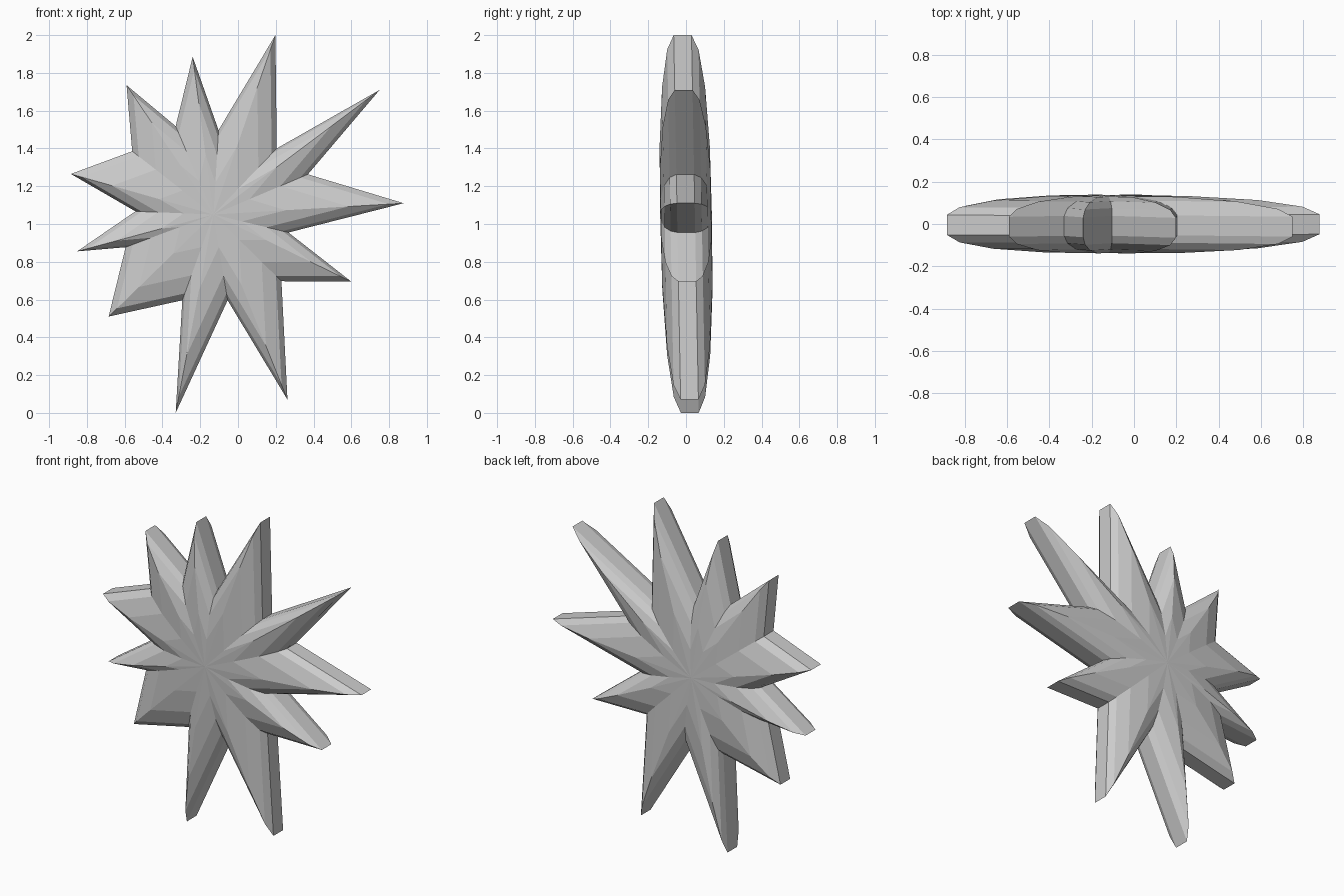
import bpy, bmesh

if "Cube" in bpy.data.objects:
    bpy.data.objects.remove(bpy.data.objects["Cube"])

# Star outline (x, z): tip, valley, tip, valley ... clockwise from the tallest tip
OUTLINE = [
    (0.198, 2.0), (0.205, 1.40), (0.75, 1.71), (0.37, 1.263),
    (0.877, 1.11), (0.267, 0.955), (0.60, 0.695), (0.23, 0.697),
    (0.262, 0.07), (-0.055, 0.596), (-0.33, 0.0), (-0.295, 0.596),
    (-0.685, 0.51), (-0.595, 0.877), (-0.852, 0.855), (-0.543, 1.067),
    (-0.885, 1.265), (-0.56, 1.385), (-0.59, 1.735), (-0.33, 1.518),
    (-0.24, 1.885), (-0.103, 1.497),
]
CX, CZ = -0.13, 1.05          # point the arms radiate from
LEAN = -0.019                 # slight forward lean of the upper half
# Rounded profile: (scale towards the centre, half thickness)
PROFILE = [(1.0, 0.047), (0.92, 0.083), (0.71, 0.114), (0.38, 0.133)]

bm = bmesh.new()


def ring(scale, y):
    """One scaled copy of the outline at depth y."""
    return [bm.verts.new((CX + (x - CX) * scale,
                          y + LEAN * (z - CZ) * scale,
                          CZ + (z - CZ) * scale)) for x, z in OUTLINE]


# Rings from the front cap, around the rim, to the back cap
rings = [ring(s, -h) for s, h in reversed(PROFILE)]
rings += [ring(s, h) for s, h in PROFILE]
n = len(OUTLINE)
for a, b in zip(rings, rings[1:]):
    for i in range(n):
        j = (i + 1) % n
        bm.faces.new((a[i], a[j], b[j], b[i]))

# Shallow caps
for r, y in ((rings[0], -0.137), (rings[-1], 0.137)):
    c = bm.verts.new((CX, y, CZ))
    for i in range(n):
        bm.faces.new((r[i], r[(i + 1) % n], c))

bmesh.ops.recalc_face_normals(bm, faces=bm.faces)
mesh = bpy.data.meshes.new("starburst")
bm.to_mesh(mesh)
bm.free()
star = bpy.data.objects.new("starburst", mesh)
bpy.context.collection.objects.link(star)
